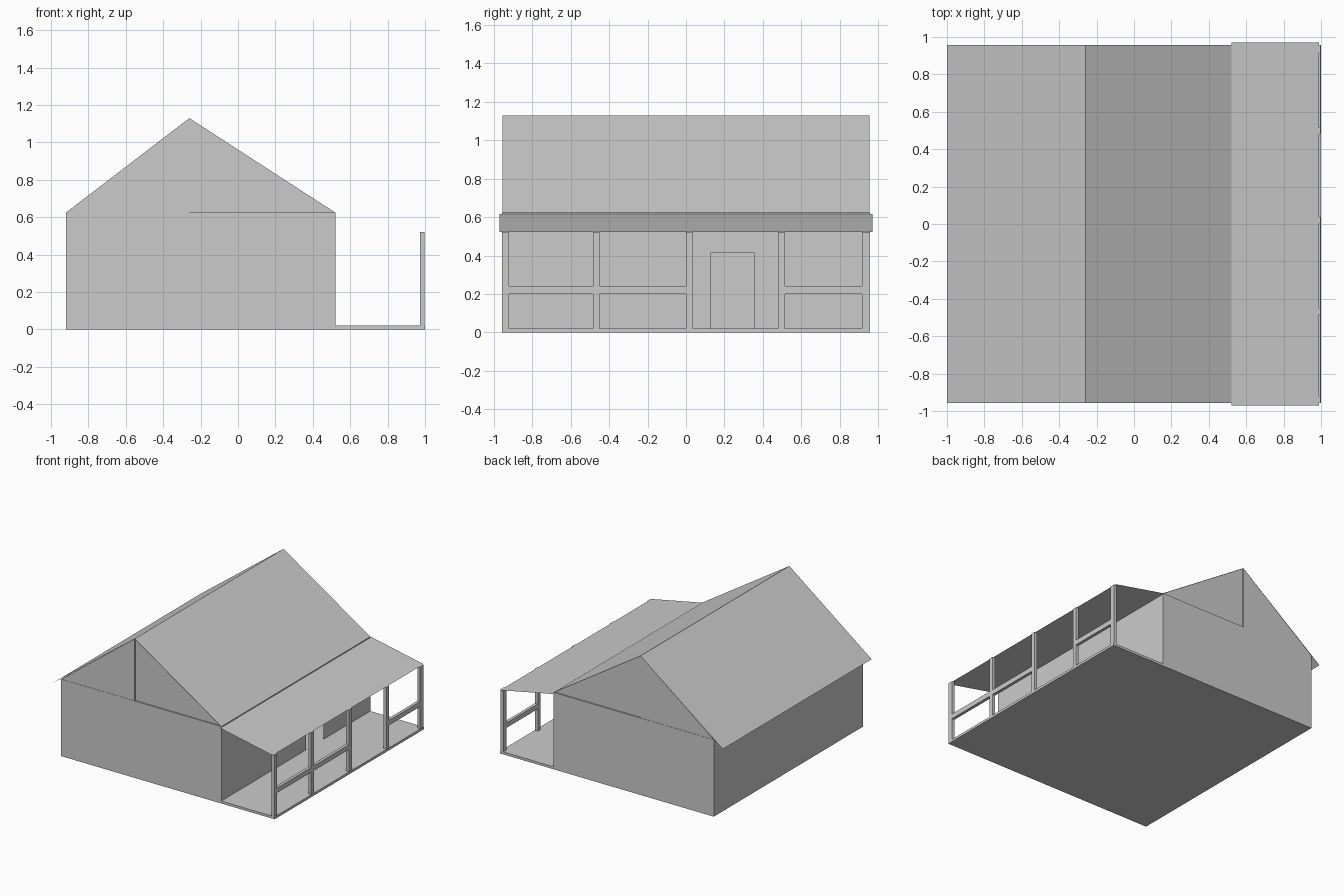
import bpy

if "Cube" in bpy.data.objects:
    bpy.data.objects.remove(bpy.data.objects["Cube"])

def mesh(name, verts, faces):
    m = bpy.data.meshes.new(name)
    m.from_pydata(verts, [], faces)
    m.update()
    o = bpy.data.objects.new(name, m)
    bpy.context.collection.objects.link(o)
    return o

def box(name, x0, x1, y0, y1, z0, z1):
    v = [(x, y, z) for x in (x0, x1) for y in (y0, y1) for z in (z0, z1)]
    return mesh(name, v, [(0, 1, 3, 2), (4, 6, 7, 5), (0, 4, 5, 1),
                          (2, 3, 7, 6), (0, 2, 6, 4), (1, 5, 7, 3)])

def sheet(name, profile, y0, y1):
    """Thin sheet: an x/z profile swept along y."""
    n = len(profile)
    v = [(x, y, z) for y in (y0, y1) for x, z in profile]
    return mesh(name, v, [(i, i + 1, n + i + 1, n + i) for i in range(n - 1)])

L, R, RIDGE = -0.92, 0.52, -0.26   # wall lines and ridge line
FLOOR, EAVE, TOP = 0.02, 0.625, 1.13
D = 0.957                          # half depth

# floor slab under house and porch
box("floor_slab", L, 1.0, -D, D, 0, FLOOR)

# three plain house walls
sheet("left_wall", [(L, FLOOR), (L, EAVE)], D, -D)
for name, y in (("front_wall", -D), ("back_wall", D)):
    f = (0, 1, 2, 3) if y < 0 else (3, 2, 1, 0)
    mesh(name, [(L, y, FLOOR), (R, y, FLOOR), (R, y, EAVE), (L, y, EAVE)], [f])

# porch-side wall with a doorway
d0, d1, dz = 0.13, 0.355, 0.415
mesh("porch_wall",
     [(R, y, z) for y, z in ((-D, FLOOR), (d0, FLOOR), (d0, dz), (d1, dz),
                             (d1, FLOOR), (D, FLOOR), (D, EAVE), (-D, EAVE))],
     [tuple(range(8))])

# ceiling
mesh("ceiling", [(L, -D, EAVE), (R, -D, EAVE), (R, D, EAVE), (L, D, EAVE)], [(0, 1, 2, 3)])

# gable halves, the right pair set slightly deeper, joined by a step
for name, s in (("front_gable", -1), ("back_gable", 1)):
    a, b = s * 0.955, s * 0.947
    f = [(0, 1, 2), (3, 4, 5), (1, 3, 5, 2)]
    if s > 0:
        f = [t[::-1] for t in f]
    mesh(name, [(L, a, EAVE), (RIDGE, a, EAVE), (RIDGE, a, TOP),
                (RIDGE, b, EAVE), (R, b, EAVE), (RIDGE, b, TOP)], f)

# roof sheets
sheet("main_roof", [(-1.0, 0.57), (RIDGE, TOP), (R, EAVE)], -0.956, 0.956)
sheet("porch_roof", [(R, 0.617), (0.99, 0.522)], -0.97, 0.97)

# porch posts
posts = [(-D, -0.92), (-0.485, -0.45), (0.0, 0.037), (0.48, 0.515), (0.915, D)]
for i, (y0, y1) in enumerate(posts):
    box(f"porch_post_{i + 1}", 0.972, 0.997, y0, y1, FLOOR, 0.522)

# rails between posts, leaving the entrance bay open
for i in (0, 1, 3):
    box(f"porch_rail_{i + 1}", 0.972, 0.997, posts[i][1], posts[i + 1][0], 0.20, 0.24)
